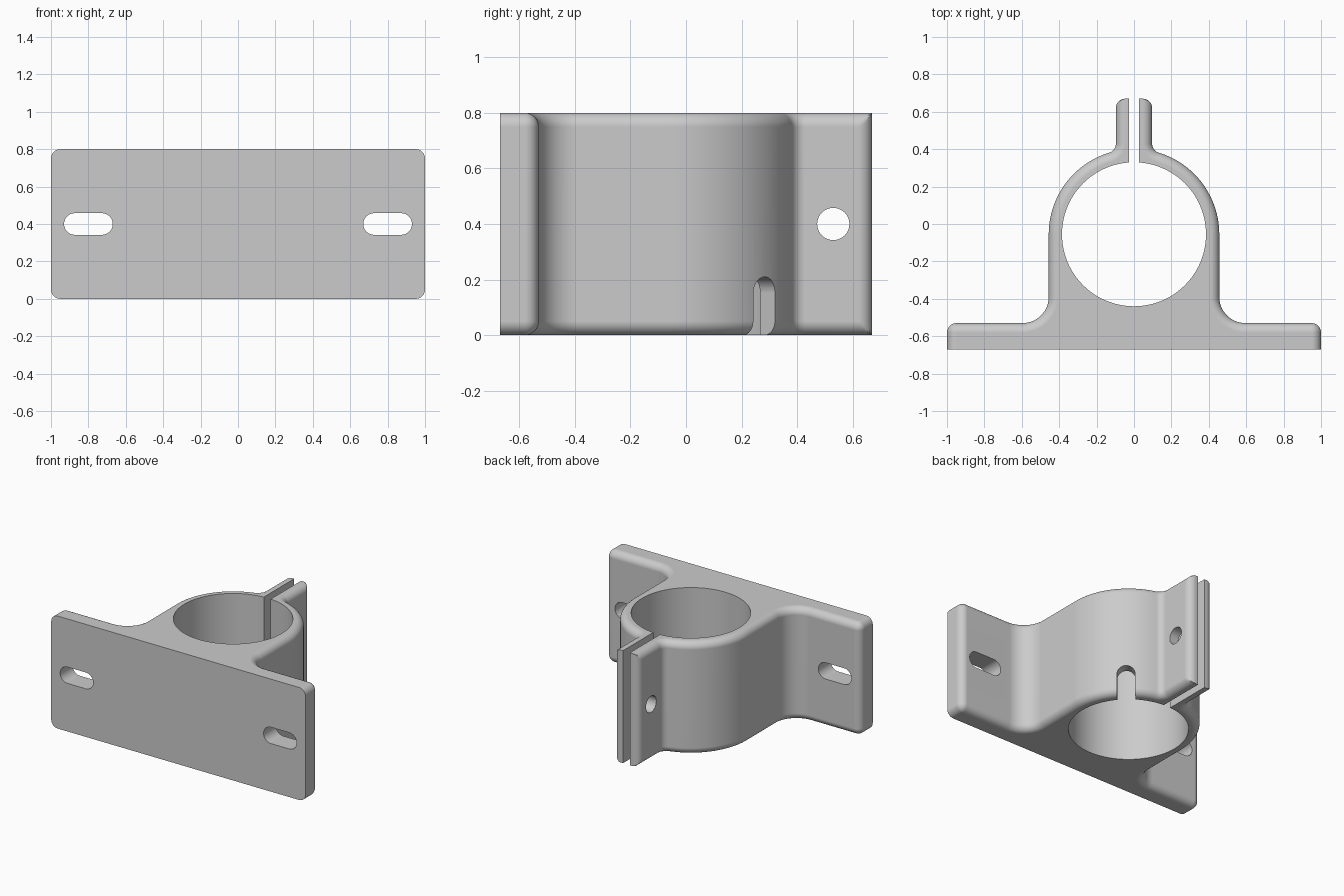
import bpy, bmesh
from math import sin, cos, pi, acos, sqrt, radians
from mathutils import Matrix, Vector

cube = bpy.data.objects.get("Cube")
if cube:
    bpy.data.objects.remove(cube, do_unlink=True)

# Main dimensions
HEIGHT, FILLET, STEPS = 0.8, 0.05, 8
FRONT, PLATE_BACK, EAR_END = -0.67, -0.53, 0.67
BORE_Y, BORE_R, BODY_R = -0.055, 0.385, 0.456
EAR_X, EAR_R, WEB_R, HOLE_R = 0.097, 0.05, 0.14, 0.058
SLIT = 0.027

metal = bpy.data.materials.new("plain grey")
metal.use_nodes = True
GREY = (0.6, 0.6, 0.6, 1)
metal.diffuse_color = GREY
metal.node_tree.nodes["Principled BSDF"].inputs["Base Color"].default_value = GREY


def arc(cx, cy, r, a0, a1, n):
    return [(cx + r * cos(a0 + (a1 - a0) * i / n),
             cy + r * sin(a0 + (a1 - a0) * i / n)) for i in range(n + 1)]


def make_object(name, bm):
    bmesh.ops.recalc_face_normals(bm, faces=bm.faces)
    mesh = bpy.data.meshes.new(name)
    bm.to_mesh(mesh)
    bm.free()
    mesh.materials.append(metal)
    obj = bpy.data.objects.new(name, mesh)
    bpy.context.collection.objects.link(obj)
    return obj


def outline(e):
    """Plan outline with its outer walls moved inwards by e."""
    r = FILLET
    web_x, neck_x, neck_r = BODY_R + WEB_R, EAR_X + EAR_R, BODY_R + EAR_R
    a = acos(neck_x / neck_r)
    neck_y = BORE_Y + sqrt(neck_r ** 2 - neck_x ** 2)
    half = [(1 - e, FRONT)]
    half += arc(1 - r, PLATE_BACK - r, r - e, 0, pi / 2, STEPS)
    half += arc(web_x, PLATE_BACK + WEB_R, WEB_R + e, -pi / 2, -pi, 14)
    half += arc(0, BORE_Y, BODY_R - e, 0, a, 32)
    half += arc(neck_x, neck_y, EAR_R + e, a + pi, pi, 8)[1:]
    # The ear's rounded corner is mitred against the rim fillet
    half += [(min(EAR_X - e, x), y)
             for x, y in arc(EAR_X - r, EAR_END - r, r, 0, pi / 2, STEPS)]
    return half + [(-x, y) for x, y in reversed(half)]


# Bracket body: plate, clamp ring and ears with filleted rims
quarter = [i * pi / 2 / STEPS for i in range(STEPS + 1)]
low = [(FILLET * (1 - cos(t)), FILLET * (1 - sin(t))) for t in reversed(quarter)]
low.reverse()
layers = [(FILLET - FILLET * sin(t), FILLET - FILLET * cos(t)) for t in quarter]
layers += [(e, HEIGHT - z) for e, z in reversed(layers)]
bm = bmesh.new()
rings = [[bm.verts.new((x, y, z)) for x, y in outline(e)] for e, z in layers]
for lower, upper in zip(rings, rings[1:]):
    for i in range(len(lower)):
        j = (i + 1) % len(lower)
        bm.faces.new((lower[i], lower[j], upper[j], upper[i]))
bm.faces.new(rings[0])
bm.faces.new(rings[-1])
bmesh.ops.remove_doubles(bm, verts=bm.verts, dist=1e-5)
bracket = make_object("clamp_bracket", bm)


def cut(points, centre, across, up, depth):
    """Cut a prism whose section lies in the across/up plane."""
    u, v = Vector(across), Vector(up)
    w = u.cross(v) * depth
    base = [Vector(centre) + u * x + v * y for x, y in points]
    bm = bmesh.new()
    face = bm.faces.new([bm.verts.new(p - w / 2) for p in base])
    ext = bmesh.ops.extrude_face_region(bm, geom=[face])["geom"]
    bmesh.ops.translate(bm, vec=w, verts=[g for g in ext if isinstance(g, bmesh.types.BMVert)])
    cutter = make_object("cutter", bm)
    cutter.hide_render = True
    mod = bracket.modifiers.new("cut", "BOOLEAN")
    mod.operation, mod.solver, mod.object = "DIFFERENCE", "EXACT", cutter
    bpy.ops.object.modifier_apply(modifier=mod.name)
    bpy.data.objects.remove(cutter, do_unlink=True)


def slot(half_len, r, n=16):
    return arc(half_len, 0, r, -pi / 2, pi / 2, n) + arc(-half_len, 0, r, pi / 2, 3 * pi / 2, n)


bpy.ops.object.select_all(action="DESELECT")
bracket.select_set(True)
bpy.context.view_layer.objects.active = bracket
X, Y, Z = (1, 0, 0), (0, 1, 0), (0, 0, 1)
MID = HEIGHT / 2

# Bore and clamp slit
cut(arc(0, 0, BORE_R, 0, 2 * pi, 96)[:-1], (0, BORE_Y, MID), X, Y, 2)
cut([(-SLIT, 0), (SLIT, 0), (SLIT, 1), (-SLIT, 1)], (0, 0.1, MID), X, Y, 2)

# Mounting slots in the plate
for side in (-1, 1):
    cut(slot(0.072, HOLE_R), (side * 0.8, PLATE_BACK, MID), X, Z, 0.5)

# Bolt hole through both ears
cut(arc(0, 0, HOLE_R, 0, 2 * pi, 32)[:-1], (0, 0.53, MID), Y, Z, 1)

# Round-topped notch in the lower rim of the ring
a = radians(48)
cut(slot(0.2, HOLE_R), (0.42 * cos(a), BORE_Y + 0.42 * sin(a), -0.048),
    Z, (-sin(a), cos(a), 0), 0.3)

bpy.ops.object.shade_smooth_by_angle(angle=radians(30))
weighted = bracket.modifiers.new("clean shading", "WEIGHTED_NORMAL")
weighted.keep_sharp = True
